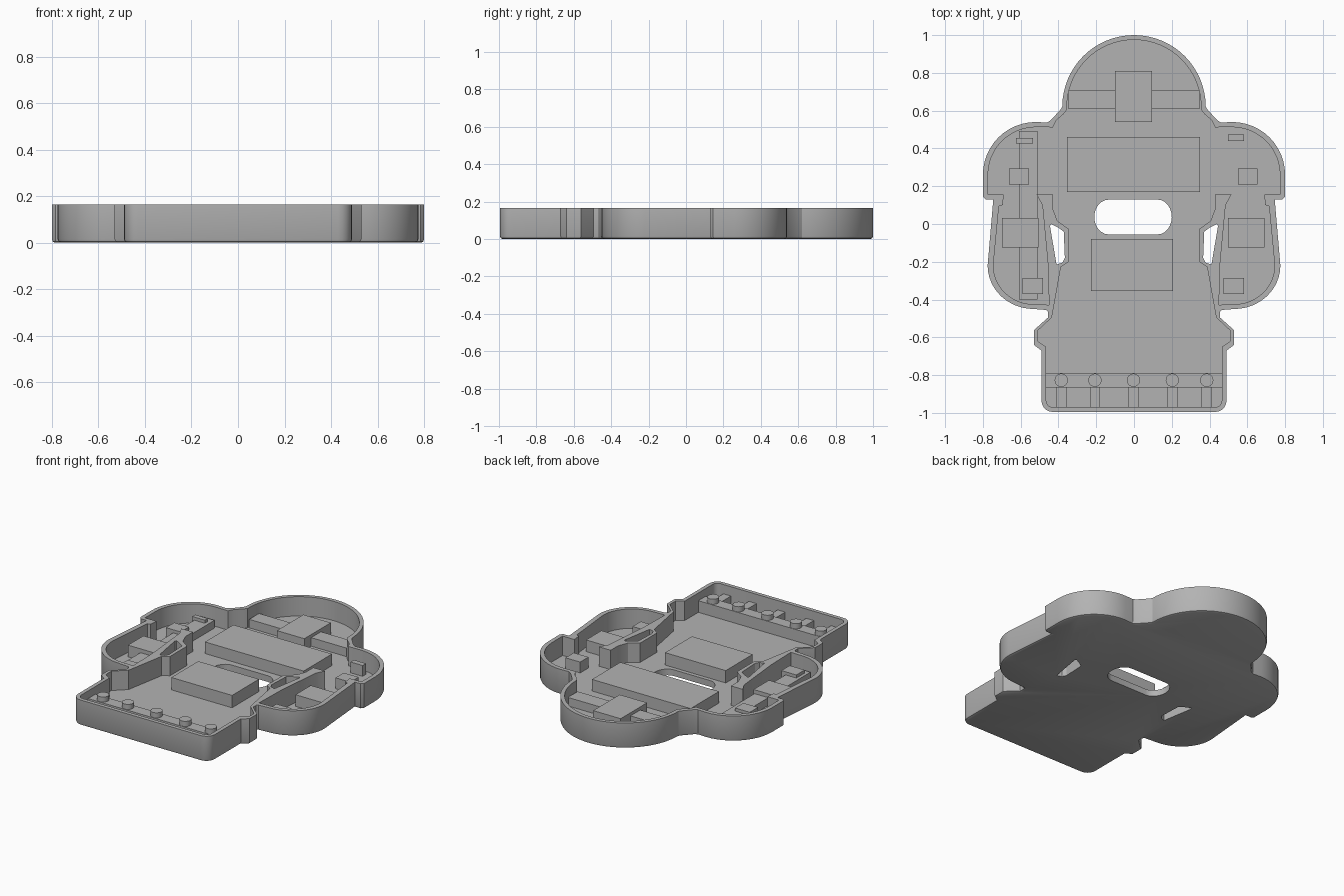
import bpy, bmesh
from math import sin, cos, radians

if "Cube" in bpy.data.objects:
    bpy.data.objects.remove(bpy.data.objects["Cube"])

FLOOR, RIM = 0.04, 0.165

grey = bpy.data.materials.new("plain grey")
grey.use_nodes = True
grey.diffuse_color = (0.45, 0.45, 0.45, 1)
grey.node_tree.nodes["Principled BSDF"].inputs["Base Color"].default_value = grey.diffuse_color


def arc(cx, cy, rx, ry, start, end, steps=12):
    angles = [radians(start + (end - start) * i / steps) for i in range(steps + 1)]
    return [(cx + rx * cos(a), cy + ry * sin(a)) for a in angles]


def mirrored(half):
    # half runs clockwise on +x from the top to the bottom
    return half + [(-x, y) for x, y in reversed(half) if abs(x) > 1e-4]


def finish(bm, name):
    bmesh.ops.recalc_face_normals(bm, faces=bm.faces)
    mesh = bpy.data.meshes.new(name)
    bm.to_mesh(mesh)
    bm.free()
    obj = bpy.data.objects.new(name, mesh)
    bpy.context.collection.objects.link(obj)
    mesh.materials.append(grey)
    return obj


def prism(name, points, z0, z1, chamfer=0):
    bm = bmesh.new()
    face = bm.faces.new([bm.verts.new((x, y, z0)) for x, y in points])
    extruded = bmesh.ops.extrude_face_region(bm, geom=[face], use_keep_orig=True)
    top = [g for g in extruded["geom"] if isinstance(g, bmesh.types.BMVert)]
    bmesh.ops.translate(bm, verts=top, vec=(0, 0, z1 - z0))
    bmesh.ops.recalc_face_normals(bm, faces=bm.faces)
    if chamfer:
        low = [e for e in bm.edges if all(v.co.z < z0 + 1e-5 for v in e.verts)]
        bmesh.ops.bevel(bm, geom=low, offset=chamfer, segments=2, profile=0.5, affect='EDGES')
    return finish(bm, name)


def box(name, x0, x1, y0, y1, top):
    return prism(name, [(x0, y0), (x1, y0), (x1, y1), (x0, y1)], FLOOR - 0.01, top)


def cut(target, cutter):
    cutter.hide_render = True
    mod = target.modifiers.new("cut", 'BOOLEAN')
    mod.operation, mod.solver, mod.object = 'DIFFERENCE', 'EXACT', cutter
    bpy.context.view_layer.objects.active = target
    bpy.ops.object.modifier_apply(modifier=mod.name)
    bpy.data.objects.remove(cutter)


# Outer outline: head, shoulder, arm, hip, foot
outer = arc(0, 0.62, 0.38, 0.38, 90, 0, 16)
outer += [(0.39, 0.605), (0.44, 0.55), (0.46, 0.537)]
outer += arc(0.52, 0.26, 0.28, 0.28, 90, 0)
outer += [(0.8, 0.145), (0.785, 0.13), (0.745, 0.13)]
outer += arc(0.53, -0.22, 0.245, 0.23, 0, -90)
outer += [(0.465, -0.455), (0.455, -0.465), (0.455, -0.495), (0.53, -0.562), (0.53, -0.64), (0.49, -0.67)]
outer += arc(0.43, -0.935, 0.06, 0.06, 0, -90, 5)

# Cavity outline, folded around the wall between arm and torso
inner = arc(0, 0.62, 0.355, 0.355, 90, 0, 16)
inner += [(0.355, 0.605), (0.375, 0.58), (0.41, 0.55), (0.43, 0.512)]
inner += arc(0.52, 0.26, 0.253, 0.253, 90, 0)
inner += [(0.773, 0.155), (0.69, 0.155), (0.695, 0.1), (0.715, 0.095)]
inner += arc(0.53, -0.22, 0.215, 0.205, 0, -90)
inner += [(0.45, -0.428), (0.455, -0.22), (0.485, 0.1), (0.515, 0.155)]
inner += [(0.43, 0.155), (0.43, 0.08), (0.405, 0.016), (0.346, -0.026), (0.346, -0.2),
          (0.387, -0.227), (0.435, -0.495), (0.51, -0.565), (0.51, -0.62), (0.465, -0.65)]
inner += arc(0.43, -0.935, 0.035, 0.035, 0, -90, 5)

tray = prism("tray", mirrored(outer), 0, RIM, 0.015)
cut(tray, prism("cavity_cutter", mirrored(inner), FLOOR, 0.4))

# Openings beside the arms and in the middle
gap = [(0.44, 0), (0.445, -0.01), (0.41, -0.215), (0.38, -0.205), (0.366, -0.18), (0.372, -0.04), (0.4, -0.02)]
for side in (1, -1):
    cut(tray, prism("gap_cutter", [(side * x, y) for x, y in gap], -0.1, 0.4))
slot = arc(0.125, 0.037, 0.075, 0.092, 90, -90) + arc(-0.135, 0.037, 0.075, 0.092, 270, 90)
cut(tray, prism("slot_cutter", slot, -0.1, 0.4))
bpy.ops.object.select_all(action='DESELECT')
tray.select_set(True)
bpy.context.view_layer.objects.active = tray
bpy.ops.object.shade_smooth_by_angle(angle=radians(25))

# Raised blocks on the floor
box("chest_block", -0.355, 0.35, 0.17, 0.46, 0.115)
box("belly_block", -0.228, 0.206, -0.355, -0.08, 0.12)
box("head_bar", -0.347, 0.347, 0.61, 0.71, 0.095)
box("head_block", -0.1, 0.096, 0.54, 0.81, 0.115)
box("right_arm_strip", -0.61, -0.512, -0.4, 0.492, 0.09)
box("right_shoulder_tab", -0.625, -0.535, 0.425, 0.455, 0.11)
box("left_shoulder_tab", 0.497, 0.582, 0.44, 0.475, 0.11)
for name, s, shift in (("left", 1, 0), ("right", -1, 0.007)):
    for part, x0, x1, y0, y1, top in (("upper_arm_block", 0.55, 0.655, 0.21, 0.295, 0.11),
                                      ("forearm_block", 0.498, 0.692, -0.125, 0.032, 0.115),
                                      ("hand_block", 0.475, 0.582, -0.37, -0.285, 0.11)):
        a, b = sorted((s * (x0 + shift), s * (x1 + shift)))
        box(name + "_" + part, a, b, y0, y1, top)

# Foot shelf with ribs and round studs
box("foot_shelf", -0.467, 0.467, -0.865, -0.79, 0.115)
for i, x in enumerate((-0.385, -0.207, -0.003, 0.203, 0.385)):
    box(f"foot_rib_{i}", x - 0.027, x + 0.027, -0.972, -0.864, 0.105)
    stud = prism(f"foot_stud_{i}", arc(x, -0.827, 0.035, 0.035, 0, 345, 23), 0.1, 0.148)
    stud.select_set(True)
    bpy.context.view_layer.objects.active = stud
    bpy.ops.object.shade_smooth_by_angle(angle=radians(30))
    stud.select_set(False)
